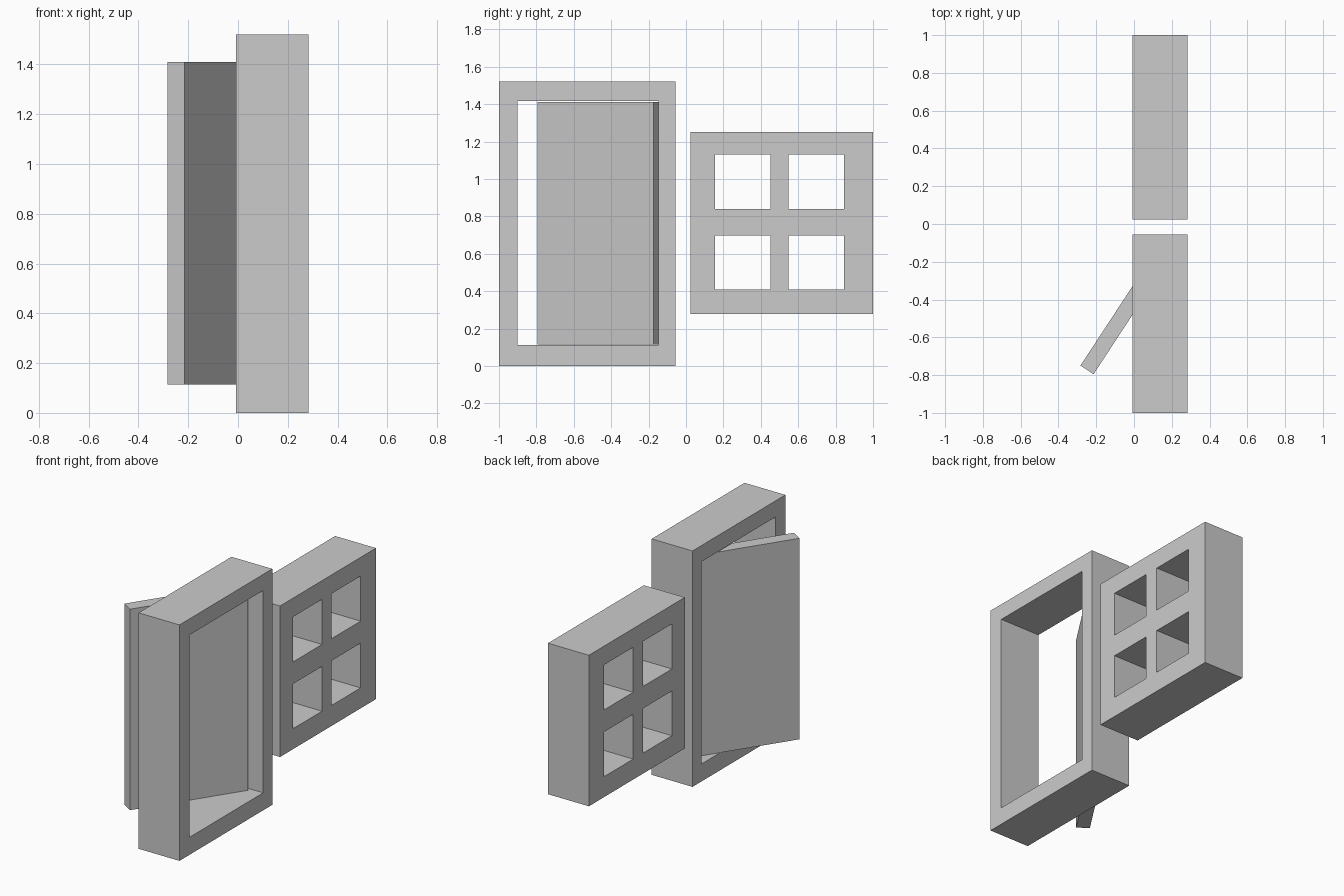
import bpy, bmesh
from mathutils import Vector

if "Cube" in bpy.data.objects:
    bpy.data.objects.remove(bpy.data.objects["Cube"])

X0, X1 = -0.008, 0.283  # shared depth of both frames


def finish(bm, name):
    bmesh.ops.recalc_face_normals(bm, faces=bm.faces[:])
    mesh = bpy.data.meshes.new(name)
    bm.to_mesh(mesh)
    bm.free()
    obj = bpy.data.objects.new(name, mesh)
    bpy.context.collection.objects.link(obj)
    return obj


def extrude(bm, faces, offset):
    geom = bmesh.ops.extrude_face_region(bm, geom=faces, use_keep_orig=True)["geom"]
    verts = [g for g in geom if isinstance(g, bmesh.types.BMVert)]
    bmesh.ops.translate(bm, vec=offset, verts=verts)


def lattice(name, ys, zs):
    """Slab in the YZ plane; every odd row/column crossing is an opening."""
    bm = bmesh.new()
    grid = [[bm.verts.new((X0, y, z)) for z in zs] for y in ys]
    faces = []
    for i in range(len(ys) - 1):
        for j in range(len(zs) - 1):
            if not (i % 2 and j % 2):
                faces.append(bm.faces.new((grid[i][j], grid[i + 1][j],
                                           grid[i + 1][j + 1], grid[i][j + 1])))
    extrude(bm, faces, (X1 - X0, 0, 0))
    return finish(bm, name)


# Door frame with one tall opening
lattice("door_frame", (-1, -0.9, -0.148, -0.055), (0, 0.113, 1.416, 1.52))

# Window with four panes
lattice("window_frame", (0.024, 0.155, 0.451, 0.549, 0.844, 1),
        (0.278, 0.41, 0.698, 0.84, 1.13, 1.251))

# Door leaf, standing ajar and swinging out behind the frame
free_edge = Vector((-0.214, -0.795, 0.115))
along = Vector((0.548, 0.836, 0)) * 0.742
thick = Vector((-0.836, 0.548, 0)) * 0.083
bm = bmesh.new()
base = bm.faces.new([bm.verts.new(p) for p in (
    free_edge, free_edge + along, free_edge + along + thick, free_edge + thick)])
extrude(bm, [base], (0, 0, 1.295))
finish(bm, "door_leaf")
